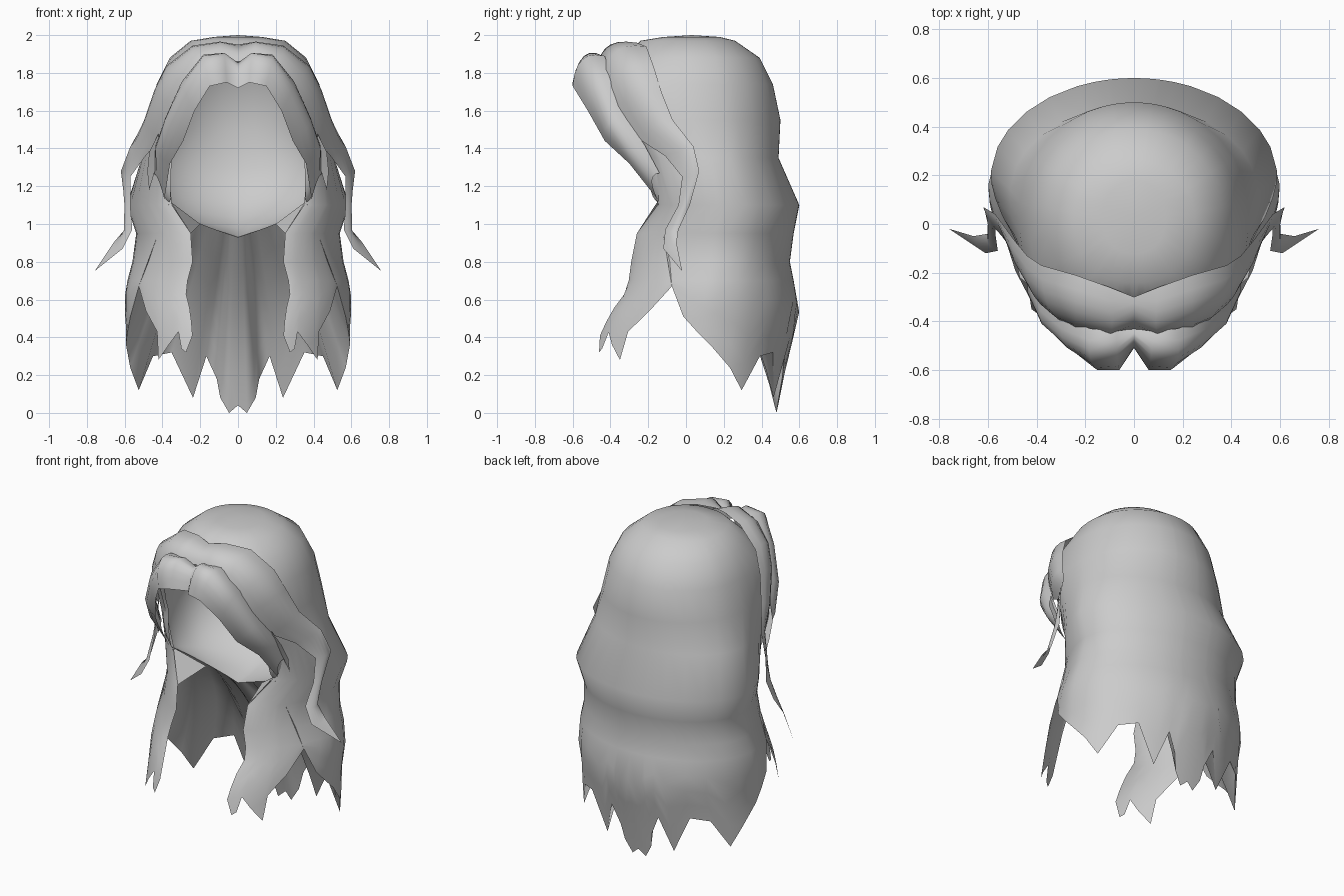
import bpy
import bmesh
from math import sin, cos, pi

cube = bpy.data.objects.get("Cube")
if cube:
    bpy.data.objects.remove(cube, do_unlink=True)


def make_material(name, value):
    mat = bpy.data.materials.new(name)
    mat.use_nodes = True
    colour = (value, value, value, 1)
    mat.diffuse_color = colour
    mat.node_tree.nodes["Principled BSDF"].inputs["Base Color"].default_value = colour
    return mat


hair_grey = make_material("hair grey", 0.6)


def lerp(a, b, t):
    return a + (b - a) * t


def sample(table, key):
    """Interpolate the rows of a table sorted by its first value."""
    if key <= table[0][0]:
        return table[0][1:]
    for low, high in zip(table, table[1:]):
        if key <= high[0]:
            t = (key - low[0]) / (high[0] - low[0])
            return [lerp(a, b, t) for a, b in zip(low[1:], high[1:])]
    return table[-1][1:]


def grid_object(name, rows):
    """Skin a grid of points, then mirror it across the centre parting."""
    bm = bmesh.new()
    grid = [[bm.verts.new(point) for point in row] for row in rows]
    for upper, lower in zip(grid, grid[1:]):
        for j in range(len(upper) - 1):
            bm.faces.new((upper[j], upper[j + 1], lower[j + 1], lower[j]))
    bmesh.ops.remove_doubles(bm, verts=bm.verts[:], dist=0.0005)
    mesh = bpy.data.meshes.new(name)
    bm.to_mesh(mesh)
    bm.free()
    for polygon in mesh.polygons:
        polygon.use_smooth = True
    mesh.materials.append(hair_grey)
    obj = bpy.data.objects.new(name, mesh)
    bpy.context.collection.objects.link(obj)
    mirror = obj.modifiers.new("Mirror", "MIRROR")
    mirror.use_axis = (True, False, False)
    mirror.merge_threshold = 0.001
    return obj


# Outline of the hair by height: z, half width, back y, widest y, front edge x, front edge y
OUTLINE = [
    (0, .6, .48, .1, .3, -.44),
    (.3, .6, .54, .1, .26, -.47),
    (.4, .59, .57, .1, .24, -.46),
    (.53, .6, .6, .12, .25, -.4),
    (.65, .6, .58, .14, .28, -.31),
    (.8, .56, .55, .16, .24, -.29),
    (.95, .54, .57, .18, .25, -.26),
    (1.1, .59, .6, .19, .35, -.15),
    (1.35, .51, .49, .12, .37, -.2),
    (1.55, .47, .5, .06, .36, -.28),
    (1.74, .43, .46, .05, .25, -.37),
    (1.88, .36, .39, .05, 0, -.33),
    (1.97, .25, .26, .03, 0, -.24),
    (1.99, .13, .18, .03, 0, -.12),
    (2, 0, .03, .03, 0, .03),
]

# Ragged hem: position from back centre (0) to front edge (1), height
HEM = [(0, .04), (.025, 0), (.05, .08), (.06, .18), (.09, .3), (.13, .08),
       (.2, .32), (.27, .3), (.34, .12), (.4, .24), (.48, .36), (.53, .43),
       (.59, .51), (.68, .67), (.735, .54), (.8, .43), (.825, .28),
       (.875, .36), (.925, .43), (.95, .34), (.98, .32), (1, .41)]
NOTCH = 0.68


def section(z, u, scale=1.0):
    """Point on the hair outline at height z, going from back to front."""
    width, back, middle, front_x, front_y = sample(OUTLINE, z)
    if u <= 0.5:
        x, y = width * sin(pi * u), middle + (back - middle) * cos(pi * u)
    else:
        # The front quarter is full at the crown and straighter below
        s = 2 * u - 1
        flat = max(-0.15, min(0.3, 3 * (1.35 - z)))
        x = lerp(front_x, width, lerp(cos(pi / 2 * s), 1 - s, flat))
        y = lerp(middle, front_y, lerp(sin(pi / 2 * s), s, flat))
    return x * scale, y * scale


# Long back and side hair with jagged ends
shell_rows = []
for z in [row[0] for row in reversed(OUTLINE) if row[0] > 0.7]:
    shell_rows.append([(*section(z, u), z) for u, hem in HEM])
for step in range(5):
    row = []
    for u, hem in HEM:
        z = lerp(0.7, hem, step / 4)
        row.append((*section(z, u), z))
    shell_rows.append(row)
grid_object("long_hair", shell_rows)


def cap_rim(u):
    """Lower edge of the scalp cap, from the nape (0) to the temple (1)."""
    return 0.36 * sin(pi / 2 * u), -0.15 * u * u, lerp(0.93, 1.12, u)


# Inner scalp cap: walls follow the hair, then curl forward under the skull to the nape
SPREAD = [k / 16 for k in range(17)]
cap_rows = []
for step in range(7):
    z = lerp(1.96, 1.4, step / 6)
    cap_rows.append([(*section(z, u, 0.96), z) for u in SPREAD])
for step in range(1, 8):
    angle = pi / 2 * step / 7
    row = []
    for u in SPREAD:
        rim = cap_rim(u)
        x, y = (lerp(r, w, cos(angle)) for r, w in zip(rim, section(1.4, u, 0.96)))
        row.append((x, y, lerp(1.4, rim[2], sin(angle))))
    cap_rows.append(row)
grid_object("scalp_cap", cap_rows)

# Underside of the hair, sloping back from the nape to the jagged ends
underside_rows = []
for step in range(7):
    t = step / 6
    row = []
    for u, hem in HEM:
        if u <= NOTCH:
            end = (*section(hem, u), hem)
            x, y, z = (lerp(a, b, t) for a, b in zip(cap_rim(u / NOTCH), end))
            row.append((x, y + 0.08 * sin(pi * t) * cos(pi / 2 * u / NOTCH), z))
    underside_rows.append(row[::-1])
grid_object("hair_underside", underside_rows)

# Small web joining the cap rim to the front edge of the hair
lock_edge = (.25, -.26, .95)
grid_object("nape_web", [[(.2, -.04, 1), (.36, -.15, 1.12)], [lock_edge, lock_edge]])

# Swept locks: each station gives the back edge, the crest and the front edge
FRINGE = [
    ((0, -.43, 1.85), (0, -.48, 1.83), (0, -.51, 1.72)),
    ((.07, -.44, 1.89), (.07, -.54, 1.89), (.06, -.6, 1.75)),
    ((.18, -.43, 1.89), (.18, -.55, 1.87), (.15, -.6, 1.73)),
    ((.29, -.39, 1.76), (.29, -.49, 1.72), (.23, -.52, 1.6)),
    ((.37, -.32, 1.57), (.38, -.41, 1.53), (.29, -.43, 1.44)),
    ((.43, -.22, 1.42), (.43, -.3, 1.38), (.36, -.3, 1.32)),
    ((.45, -.14, 1.27), (.42, -.18, 1.23), (.39, -.15, 1.13)),
]
SWEPT_LOCK = [
    ((0, -.3, 1.95), (0, -.37, 1.92), (0, -.43, 1.86)),
    ((.1, -.26, 1.96), (.09, -.4, 1.95), (.1, -.46, 1.86)),
    ((.24, -.21, 1.94), (.24, -.36, 1.92), (.24, -.43, 1.8)),
    ((.38, -.17, 1.83), (.36, -.32, 1.82), (.3, -.4, 1.71)),
    ((.44, -.13, 1.7), (.43, -.26, 1.69), (.35, -.36, 1.62)),
    ((.49, -.07, 1.55), (.49, -.16, 1.52), (.41, -.25, 1.45)),
    ((.57, .04, 1.41), (.55, -.02, 1.39), (.49, -.11, 1.36)),
    ((.62, .07, 1.28), (.6, .03, 1.25), (.57, -.02, 1.25)),
    ((.59, .02, 1.1), (.6, -.01, 1.1), (.57, -.04, 1.1)),
    ((.6, -.04, .97), (.6, -.08, .96), (.56, -.11, .97)),
    ((.66, -.05, .9), (.65, -.08, .87), (.61, -.12, .87)),
    ((.76, -.02, .75), (.76, -.02, .75), (.76, -.02, .75)),
]


def lock(name, stations):
    """Round each station over its crest with a curve through the three points."""
    rows = []
    for back, crest, front in stations:
        row = []
        for k in range(7):
            t = k / 6
            weights = ((1 - t) * (1 - 2 * t), 4 * t * (1 - t), t * (2 * t - 1))
            row.append([sum(w * p for w, p in zip(weights, axis))
                        for axis in zip(back, crest, front)])
        rows.append(row)
    grid_object(name, rows)


lock("front_fringe", FRINGE)
lock("swept_side_lock", SWEPT_LOCK)

# Short loose wisp beside each temple, pointed at both ends
wisp = [[(lerp(a, b, t), y, z) for t in (1, 0.5, 0)] for a, b, y, z in
        ((.42, .42, -.26, 1.48), (.42, .47, -.22, 1.38),
         (.44, .48, -.17, 1.28), (.47, .47, -.14, 1.18))]
grid_object("temple_wisp", wisp)
